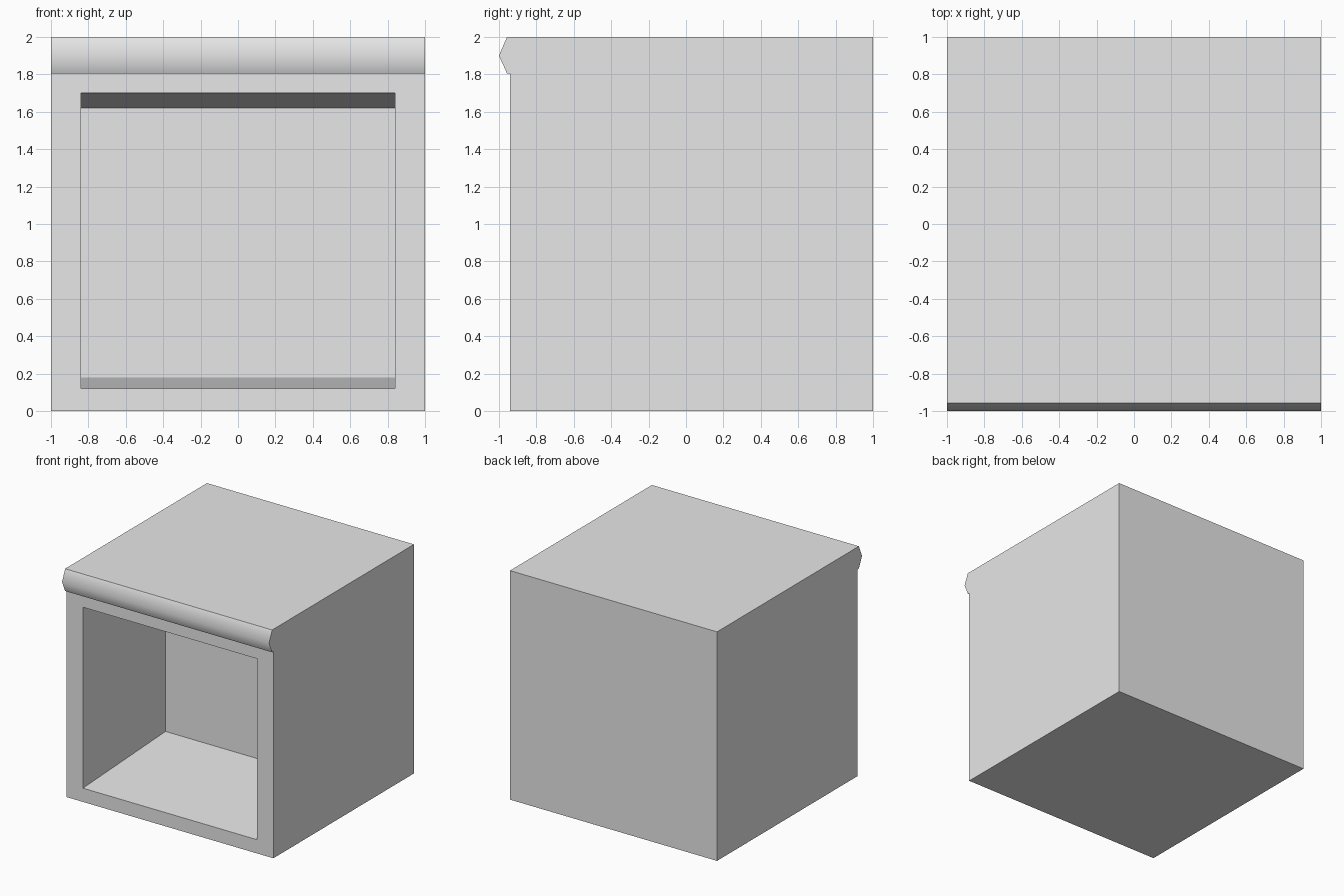
import bpy, bmesh, math

cube = bpy.data.objects.get("Cube")
if cube:
    bpy.data.objects.remove(cube, do_unlink=True)

# Single plain grey
grey = bpy.data.materials.new("plain_grey")
grey.use_nodes = True
colour = (0.8, 0.8, 0.8, 1)
grey.diffuse_color = colour
grey.node_tree.nodes["Principled BSDF"].inputs["Base Color"].default_value = colour

HALF_WIDTH = 1.0
OPENING_HALF = 0.84
FRONT, RECESS_BACK = -0.94, 0.20

bm = bmesh.new()

# Side profile (y, z) with the pointed lip at the top front, swept across the width
profile = [(1, 0), (1, 2), (-0.957, 2), (-1, 1.9), (-0.957, 1.805),
           (FRONT, 1.805), (FRONT, 0)]
side = bm.faces.new([bm.verts.new((-HALF_WIDTH, y, z)) for y, z in profile])
swept = bmesh.ops.extrude_face_region(bm, geom=[side], use_keep_orig=True)["geom"]
bmesh.ops.translate(bm, vec=(2 * HALF_WIDTH, 0, 0),
                    verts=[v for v in swept if isinstance(v, bmesh.types.BMVert)])
bmesh.ops.recalc_face_normals(bm, faces=bm.faces[:])


def fit_face(face, y, low, high):
    """Place a front-facing quad as a rectangle at depth y."""
    middle = face.calc_center_median().z
    for v in face.verts:
        v.co = (math.copysign(OPENING_HALF, v.co.x), y,
                high if v.co.z > middle else low)


# Front opening and the recess that narrows towards the back
front = next(f for f in bm.faces if all(abs(v.co.y - FRONT) < 1e-4 for v in f.verts))
bmesh.ops.inset_region(bm, faces=[front], thickness=0.1)
fit_face(front, FRONT, 0.12, 1.70)
bmesh.ops.inset_region(bm, faces=[front], thickness=0.01)
fit_face(front, RECESS_BACK, 0.18, 1.62)
bmesh.ops.recalc_face_normals(bm, faces=bm.faces[:])

mesh = bpy.data.meshes.new("cabinet_body")
bm.to_mesh(mesh)
bm.free()
mesh.materials.append(grey)
body = bpy.data.objects.new("cabinet_body", mesh)
bpy.context.collection.objects.link(body)

# Rounded shading on the lip, crisp edges elsewhere
bpy.ops.object.select_all(action='DESELECT')
body.select_set(True)
bpy.context.view_layer.objects.active = body
bpy.ops.object.shade_smooth_by_angle(angle=math.radians(55))
